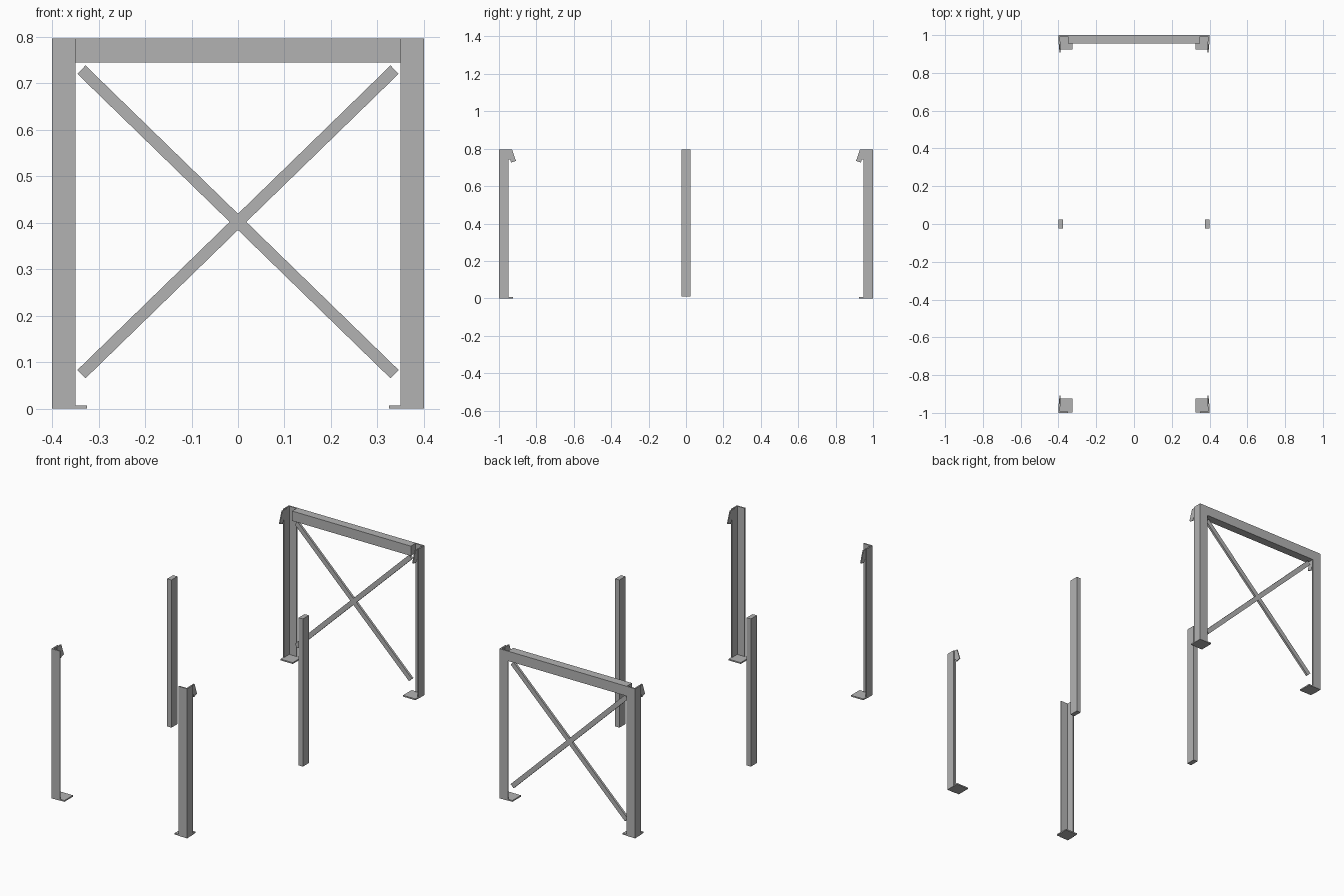
import bpy, bmesh, math
from mathutils import Matrix, Vector

if "Cube" in bpy.data.objects:
    bpy.data.objects.remove(bpy.data.objects["Cube"])

steel = bpy.data.materials.new("grey steel")
steel.diffuse_color = (0.45, 0.45, 0.45, 1)
steel.use_nodes = True
steel.node_tree.nodes["Principled BSDF"].inputs["Base Color"].default_value = steel.diffuse_color


def prism(name, profile, vec, sx=1, sy=1):
    """Extrude a closed profile along vec, optionally mirrored in x / y."""
    bm = bmesh.new()
    face = bm.faces.new([bm.verts.new(p) for p in profile])
    new = bmesh.ops.extrude_face_region(bm, geom=[face])["geom"]
    bmesh.ops.translate(bm, vec=Vector(vec),
                        verts=[v for v in new if isinstance(v, bmesh.types.BMVert)])
    bm.transform(Matrix.Diagonal((sx, sy, 1, 1)))
    bmesh.ops.recalc_face_normals(bm, faces=bm.faces)
    me = bpy.data.meshes.new(name)
    bm.to_mesh(me)
    bm.free()
    me.materials.append(steel)
    ob = bpy.data.objects.new(name, me)
    bpy.context.collection.objects.link(ob)
    return ob


def box(name, x0, x1, y0, y1, z0, z1):
    return prism(name, [(x0, y0, z0), (x1, y0, z0), (x1, y1, z0), (x0, y1, z0)],
                 (0, 0, z1 - z0))


TOP, T = 0.797, 0.007
for sy, end in ((-1, "front"), (1, "back")):
    for sx, side in ((-1, "left"), (1, "right")):
        tag = f"{end}_{side}"
        # L-angle corner post
        prism("post_" + tag, [(0.4, 1, 0), (0.35, 1, 0), (0.35, 1 - T, 0),
              (0.4 - T, 1 - T, 0), (0.4 - T, 0.95, 0), (0.4, 0.95, 0)],
              (0, 0, TOP), sx, sy)
        # square foot plate
        prism("foot_" + tag, [(0.398, 0.998, 0), (0.325, 0.998, 0),
              (0.325, 0.925, 0), (0.398, 0.925, 0)], (0, 0, T), sx, sy)
        # slanted hook plate at the top of the post
        prism("hook_" + tag, [(0.39, 0.965, TOP - 0.002), (0.39, 0.93, TOP - 0.002),
              (0.39, 0.909, 0.735), (0.39, 0.935, 0.726), (0.39, 0.941, 0.742),
              (0.39, 0.965, 0.742)], (0.005, 0, 0), sx, sy)

# intermediate posts
box("middle_post_left", -0.4, -0.375, -0.025, 0.025, 0.01, TOP)
box("middle_post_right", 0.375, 0.4, -0.025, 0.025, 0.01, TOP)

# back top rail
box("back_rail", -0.35, 0.35, 0.955, 1, 0.745, TOP)

# crossed braces under the rail
for s, name in ((1, "brace_rising"), (-1, "brace_falling")):
    ob = box(name, -0.47, 0.47, -0.006, 0.006, -0.0125, 0.0125)
    ob.data.transform(Matrix.Translation((0, 0.977, 0.402))
                      @ Matrix.Rotation(-s * math.radians(44.2), 4, 'Y'))
